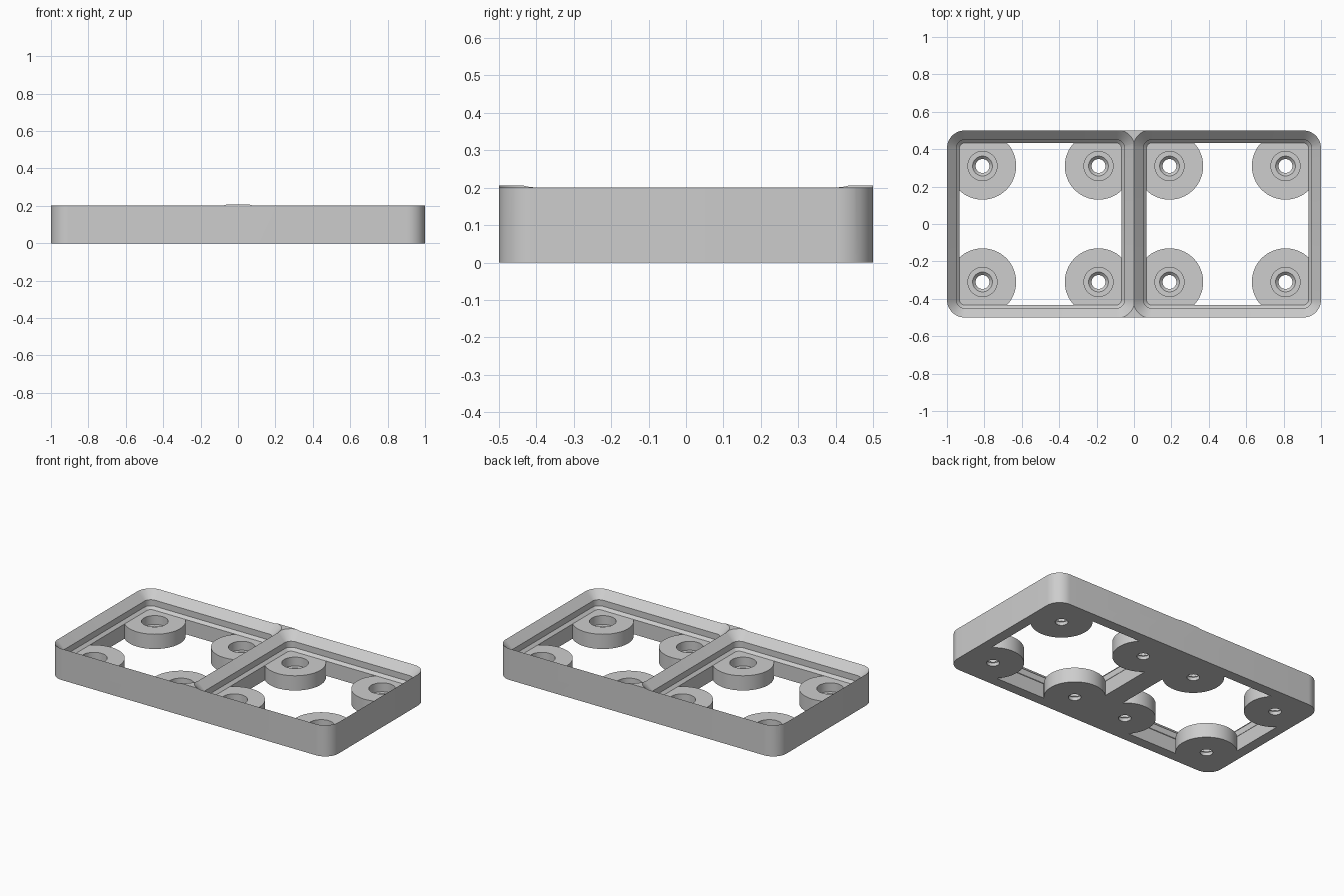
import bpy
import bmesh
from math import cos, sin, pi

default = bpy.data.objects.get("Cube")
if default:
    bpy.data.objects.remove(default)

HEIGHT = 0.206
PAD_TOP = 0.095
CORNER = 0.095

grey = bpy.data.materials.new("grey plastic")
grey.use_nodes = True
colour = (0.61, 0.61, 0.61, 1)
grey.diffuse_color = colour
grey.node_tree.nodes["Principled BSDF"].inputs["Base Color"].default_value = colour


def rounded_ring(cx, half_x, half_y, radius, z, steps=12):
    """Outline of a rounded rectangle, counter-clockwise."""
    points = []
    for i, (sx, sy) in enumerate([(1, 1), (-1, 1), (-1, -1), (1, -1)]):
        for s in range(steps + 1):
            a = (i + s / steps) * pi / 2
            points.append((cx + sx * (half_x - radius) + radius * cos(a),
                           sy * (half_y - radius) + radius * sin(a), z))
    return points


def circle_ring(cx, cy, radius, z, steps=64):
    return [(cx + radius * cos(2 * pi * s / steps),
             cy + radius * sin(2 * pi * s / steps), z) for s in range(steps)]


def loft(name, rings):
    """Capped solid skinned through a stack of rings."""
    bm = bmesh.new()
    rings = [[bm.verts.new(p) for p in ring] for ring in rings]
    n = len(rings[0])
    for low, high in zip(rings, rings[1:]):
        for i in range(n):
            j = (i + 1) % n
            bm.faces.new((low[i], low[j], high[j], high[i]))
    bm.faces.new(rings[0][::-1])
    bm.faces.new(rings[-1])
    mesh = bpy.data.meshes.new(name)
    bm.to_mesh(mesh)
    bm.free()
    mesh.materials.append(grey)
    obj = bpy.data.objects.new(name, mesh)
    bpy.context.collection.objects.link(obj)
    return obj


def combine(target, tool, operation):
    mod = target.modifiers.new(tool.name, "BOOLEAN")
    mod.operation = operation
    mod.solver = "EXACT"
    mod.object = tool
    bpy.context.view_layer.objects.active = target
    bpy.ops.object.modifier_apply(modifier=mod.name)
    bpy.data.objects.remove(tool)


# Outer block
frame = loft("double_tray_frame", [rounded_ring(0, 1, 0.5, CORNER, z)
                                   for z in (0, HEIGHT)])

# Stepped opening (height, inset from the cell edge) and screw bore (height, radius)
profile = [(-0.05, 0.067), (PAD_TOP, 0.067), (0.112, 0.05),
           (0.151, 0.05), (0.216, -0.015)]
bore = [(-0.05, 0.037), (0.022, 0.037), (0.038, 0.053), (0.038, 0.078), (0.14, 0.078)]

for cx in (-0.5, 0.5):
    opening = loft("opening_cutter", [
        rounded_ring(cx, 0.5 - d, 0.5 - d, CORNER - d, z) for z, d in profile])
    combine(frame, opening, "DIFFERENCE")

# Round corner pads, each with a recessed and countersunk hole
for x, y in [(cx + sx * 0.31, sy * 0.31)
             for cx in (-0.5, 0.5) for sx in (-1, 1) for sy in (-1, 1)]:
    pad = loft("corner_pad", [circle_ring(x, y, 0.18, z) for z in (0, PAD_TOP)])
    combine(frame, pad, "UNION")
    hole = loft("hole_cutter", [circle_ring(x, y, r, z) for z, r in bore])
    combine(frame, hole, "DIFFERENCE")

# Smooth the round walls, keep the edges sharp
bpy.ops.object.select_all(action="DESELECT")
frame.select_set(True)
bpy.context.view_layer.objects.active = frame
bpy.ops.object.shade_smooth_by_angle(angle=pi / 6)
